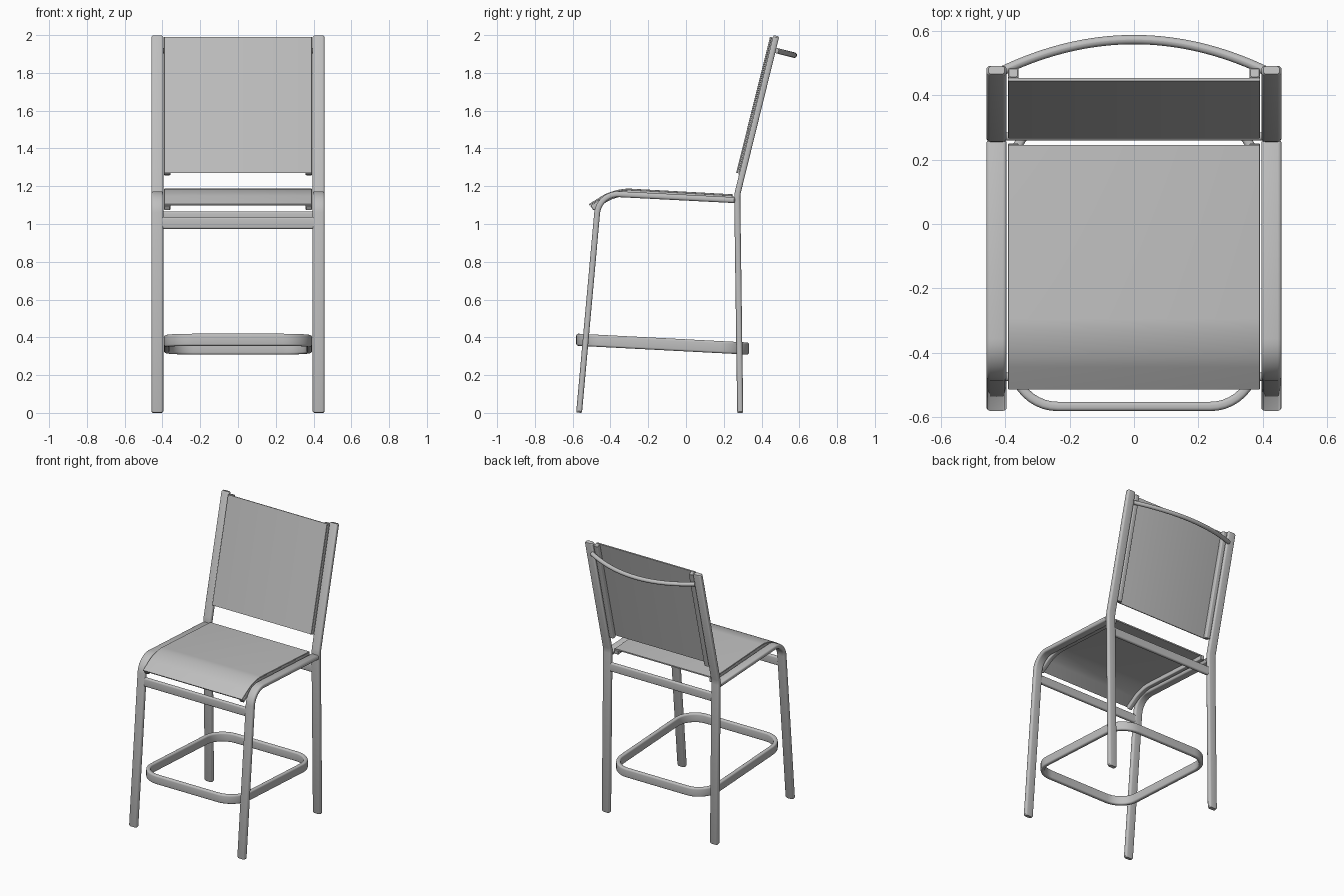
import bpy, bmesh, math
from mathutils import Vector

if "Cube" in bpy.data.objects:
    bpy.data.objects.remove(bpy.data.objects["Cube"])

metal = bpy.data.materials.new("light_grey")
metal.diffuse_color = (0.52, 0.52, 0.52, 1)
metal.use_nodes = True
metal.node_tree.nodes["Principled BSDF"].inputs["Base Color"].default_value = metal.diffuse_color


def rounded(points, radii, closed=False, steps=10):
    """Polyline with each corner replaced by a smooth arc; radii are tangent lengths."""
    pts, out = [Vector(p) for p in points], []
    n = len(pts)
    for i, p in enumerate(pts):
        d = radii[i]
        if d == 0:
            out.append(p)
            continue
        a = p + (pts[i - 1] - p).normalized() * d
        b = p + (pts[(i + 1) % n] - p).normalized() * d
        h1, h2 = a.lerp(p, 0.55), b.lerp(p, 0.55)
        for s in range(steps + 1):
            t = s / steps
            out.append(a * (1 - t) ** 3 + h1 * 3 * t * (1 - t) ** 2
                       + h2 * 3 * t * t * (1 - t) + b * t ** 3)
    return out


def section(w, t, r, steps=4):
    """Rounded rectangle cross-section."""
    pts = []
    for k, (sx, sy) in enumerate([(1, 1), (-1, 1), (-1, -1), (1, -1)]):
        for s in range(steps + 1):
            a = math.pi / 2 * (k + s / steps)
            pts.append((sx * (w / 2 - r) + r * math.cos(a),
                        sy * (t / 2 - r) + r * math.sin(a)))
    return pts


def sweep(name, path, axis, w, t, r, closed=False, soft=0.0):
    """Sweep a rounded bar along a path; w runs along axis, t across it."""
    path, axis = [Vector(p) for p in path], Vector(axis)
    prof, n, rings = section(w, t, r), len(path), []
    bm = bmesh.new()

    def ring(p, side, k, scale=1.0):
        rings.append([bm.verts.new(p + axis * u * scale + side * v * k * scale) for u, v in prof])

    for i, p in enumerate(path):
        prev = path[i - 1] if i or closed else None
        nxt = path[(i + 1) % n] if i < n - 1 or closed else None
        d0 = (p - prev).normalized() if prev else (nxt - p).normalized()
        d1 = (nxt - p).normalized() if nxt else d0
        tan = (d0 + d1).normalized()
        side = tan.cross(axis).normalized()
        k = 1 / max(0.5, tan.dot(d0))
        if soft and not prev:          # softened bar ends
            ring(p, side, k, 0.8)
            ring(p + d1 * soft, side, k)
        elif soft and not nxt:
            ring(p - d0 * soft, side, k)
            ring(p, side, k, 0.8)
        else:
            ring(p, side, k)
    m, c = len(rings), len(prof)
    for i in range(m if closed else m - 1):
        a, b = rings[i], rings[(i + 1) % m]
        for j in range(c):
            bm.faces.new((a[j], a[(j + 1) % c], b[(j + 1) % c], b[j]))
    if not closed:
        bm.faces.new(rings[0])
        bm.faces.new(rings[-1])
    bmesh.ops.recalc_face_normals(bm, faces=bm.faces)
    me = bpy.data.meshes.new(name)
    bm.to_mesh(me)
    bm.free()
    me.materials.append(metal)
    ob = bpy.data.objects.new(name, me)
    bpy.context.collection.objects.link(ob)
    bpy.ops.object.select_all(action='DESELECT')
    bpy.context.view_layer.objects.active = ob
    ob.select_set(True)
    bpy.ops.object.shade_smooth_by_angle(angle=math.radians(35))
    return ob


X, Z = (1, 0, 0), (0, 0, 1)


def side_path(x, yz, radii):
    return rounded([(x, y, z) for y, z in yz], radii)


# Seat curve shared by the fabric and its hidden rails
seat_yz = [(0.245, 1.153), (-0.375, 1.187), (-0.512, 1.101)]
seat_rail_yz = [(0.25, 1.136), (-0.367, 1.170), (-0.498, 1.084)]

for s, label in ((-1, "left"), (1, "right")):
    # Front leg bending over into the seat side rail
    sweep(label + "_front_leg_and_seat_rail",
          side_path(s * 0.427, [(-0.566, 0.001), (-0.461, 1.163), (0.262, 1.126)], [0, 0.105, 0]),
          X, 0.063, 0.031, 0.012, soft=0.008)
    # Back leg and back post in one bar
    sweep(label + "_back_leg_and_post",
          side_path(s * 0.427, [(0.287, 0.0), (0.271, 1.155), (0.478, 1.996)], [0, 0.02, 0]),
          X, 0.063, 0.032, 0.012, soft=0.008)
    # Inner rails that carry the fabric
    sweep(label + "_seat_fabric_rail", side_path(s * 0.375, seat_rail_yz, [0, 0.08, 0]),
          X, 0.033, 0.03, 0.006, soft=0.003)
    sweep(label + "_back_fabric_rail",
          [(s * 0.375, 0.291, 1.26), (s * 0.375, 0.470, 1.986)],
          X, 0.033, 0.032, 0.006, soft=0.003)

# Fabric panels
sweep("seat_fabric", side_path(0, seat_yz, [0, 0.08, 0]), X, 0.782, 0.009, 0.003)
sweep("back_fabric", [(0, 0.270, 1.27), (0, 0.449, 1.99)], X, 0.782, 0.009, 0.003)

# Cross bars under the seat
sweep("front_cross_bar", [(-0.41, -0.475, 1.005), (0.41, -0.475, 1.005)], Z, 0.062, 0.026, 0.01)
sweep("back_cross_bar", [(-0.41, 0.272, 1.035), (0.41, 0.272, 1.035)], Z, 0.062, 0.026, 0.01)

# Sloping footrest ring
fx, y0, y1, z0, z1 = 0.377, -0.567, 0.320, 0.387, 0.341
foot = rounded([(-fx, y0, z0), (fx, y0, z0), (fx, y1, z1), (-fx, y1, z1)], [0.14] * 4)
sweep("footrest_ring", foot, Z, 0.064, 0.029, 0.011, closed=True)

# Bowed handle behind the top of the back
handle = []
for i in range(33):
    u = i / 16 - 1
    bow = 1 - u * u
    handle.append((0.405 * u, 0.478 + 0.095 * bow, 1.918 - 0.024 * bow))
sweep("back_handle", handle, Z, 0.029, 0.029, 0.0144)
